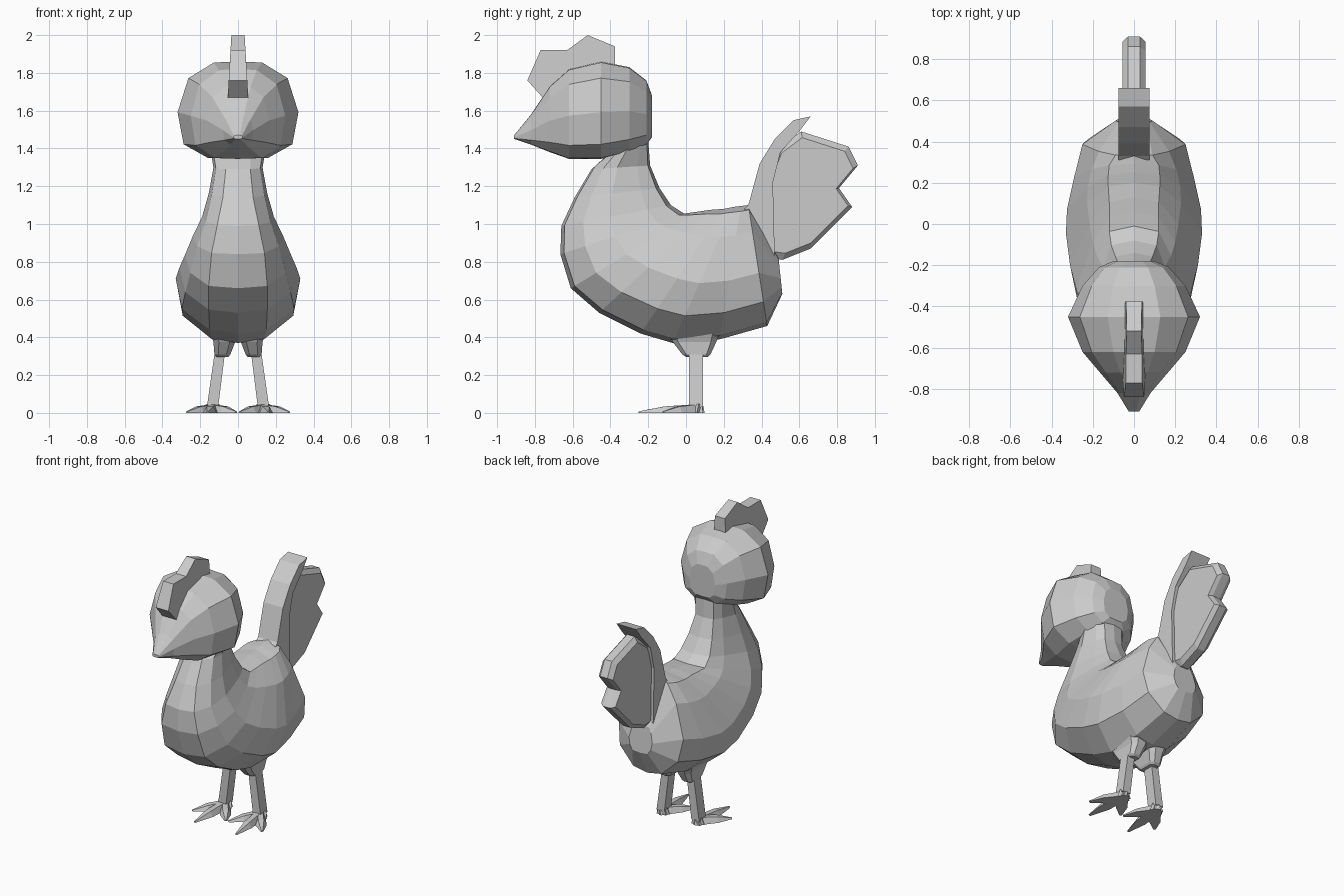
import bpy, bmesh
from mathutils import Vector

if "Cube" in bpy.data.objects:
    bpy.data.objects.remove(bpy.data.objects["Cube"])

grey = bpy.data.materials.new("plain_grey")
grey.diffuse_color = (0.6, 0.6, 0.6, 1)
grey.use_nodes = True
grey.node_tree.nodes["Principled BSDF"].inputs["Base Color"].default_value = grey.diffuse_color


def finish(name, bm):
    bmesh.ops.recalc_face_normals(bm, faces=bm.faces)
    me = bpy.data.meshes.new(name)
    bm.to_mesh(me)
    bm.free()
    me.materials.append(grey)
    ob = bpy.data.objects.new(name, me)
    bpy.context.collection.objects.link(ob)
    return ob


def bridge(bm, a, b):
    n = len(a)
    for i in range(n):
        j = (i + 1) % n
        bm.faces.new((a[i], a[j], b[j], b[i]))


def loft(name, rings):
    """Skin a list of equal-length closed rings and cap both ends."""
    bm = bmesh.new()
    vs = [[bm.verts.new(p) for p in r] for r in rings]
    for a, b in zip(vs, vs[1:]):
        bridge(bm, a, b)
    bm.faces.new(vs[0])
    bm.faces.new(vs[-1])
    return finish(name, bm)


def sym_ring(top, bottom, half):
    """Mirrored ring between two (y, z) points; half = (x, t) list."""
    def at(x, t):
        return (x, top[0] + (bottom[0] - top[0]) * t, top[1] + (bottom[1] - top[1]) * t)
    return ([at(0, 0)] + [at(x, t) for x, t in half] + [at(0, 1)]
            + [at(-x, t) for x, t in reversed(half)])


def slab(name, outline, half, inset=0.0, rim=None):
    """Symmetric plate from a (y, z) outline, with an optional sloping rim."""
    bm = bmesh.new()
    cy = sum(p[0] for p in outline) / len(outline)
    cz = sum(p[1] for p in outline) / len(outline)
    inner = [(y + (cy - y) * inset, z + (cz - z) * inset) for y, z in outline]
    loops = []
    for s in (-1, 1):
        face = [bm.verts.new((s * half(z), y, z)) for y, z in inner]
        bm.faces.new(face)
        if rim is None:
            loops.append(face)
        else:
            edge = [bm.verts.new((s * rim, y, z)) for y, z in outline]
            bridge(bm, face, edge)
            loops.append(edge)
    bridge(bm, *loops)
    return finish(name, bm)


# Body and neck: back point, front/belly point, width, back strip, belly strip
body = [
    ((-0.20, 1.44), (-0.38, 1.40), .15, .07, .07),
    ((-0.19, 1.31), (-0.50, 1.29), .13, .07, .065),
    ((-0.14, 1.19), (-0.59, 1.14), .155, .09, .08),
    ((-0.08, 1.10), (-0.66, 0.99), .19, .11, .11),
    ((-0.01, 1.055), (-0.665, 0.84), .24, .12, .14),
    ((0.06, 1.065), (-0.61, 0.66), .28, .12, .155),
    ((0.13, 1.075), (-0.46, 0.53), .31, .12, .155),
    ((0.20, 1.08), (-0.24, 0.42), .33, .125, .15),
    ((0.25, 1.09), (-0.07, 0.37), .325, .125, .14),
    ((0.29, 1.095), (0.18, 0.39), .29, .12, .13),
    ((0.33, 1.10), (0.43, 0.46), .25, .09, .11),
    ((0.49, 0.82), (0.51, 0.63), .09, .06, .06),
]
loft("body", [sym_ring(t, b, [(a, .04), ((a + w) * .5, .22), (w, .56), (w * .9, .8), (c, .97)])
              for t, b, w, a, c in body])

# Head tapering into the beak: y, top z, bottom z, half width
head = [(-.18, 1.68, 1.46, .10), (-.21, 1.76, 1.42, .17), (-.30, 1.83, 1.38, .25),
        (-.45, 1.86, 1.345, .32), (-.62, 1.82, 1.345, .25), (-.72, 1.73, 1.38, .165),
        (-.82, 1.58, 1.42, .08), (-.91, 1.47, 1.45, .025)]
loft("head", [sym_ring((y, t), (y, b), [(w * .4, .01), (w * .82, .17), (w, .52), (w * .9, .85), (w * .5, .99)])
              for y, t, b, w in head])

# Comb, thinner toward its top
slab("comb", [(-.375, 1.78), (-.375, 1.94), (-.52, 2.0), (-.63, 1.92), (-.77, 1.92),
              (-.84, 1.76), (-.75, 1.66), (-.6, 1.74)],
     lambda z: .055 - .02 * max(0, z - 1.66) / .34)

# Tail: hooked leading feather and the notched fan behind it
slab("tail_feather", [(.31, 1.08), (.33, 1.10), (.39, 1.32), (.47, 1.45), (.57, 1.55), (.66, 1.57),
                      (.60, 1.49), (.50, 1.38), (.46, 1.22), (.47, 0.82), (.42, .85)],
     lambda z: .075)
slab("tail_fan", [(.42, 1.22), (.49, 1.40), (.61, 1.49), (.86, 1.41), (.91, 1.31), (.81, 1.19),
                  (.88, 1.09), (.66, .87), (.51, .81), (.44, .82)],
     lambda z: .055, .1, .028)


def box_ring(x0, x1, y0, y1, z):
    c = min(x1 - x0, y1 - y0) * .25
    return [(x0 + c, y0, z), (x1 - c, y0, z), (x1, y0 + c, z), (x1, y1 - c, z),
            (x1 - c, y1, z), (x0 + c, y1, z), (x0, y1 - c, z), (x0, y0 + c, z)]


def mirrored(rings, s):
    return [[(s * x, y, z) for x, y, z in r] for r in rings]


# Legs and feet on both sides
for s, side in ((1, "left"), (-1, "right")):
    loft(side + "_thigh", mirrored([box_ring(.0, .15, -.10, .18, .43), box_ring(.015, .13, -.07, .16, .375),
                                    box_ring(.04, .125, -.02, .13, .31),
                                    box_ring(.05, .115, 0, .115, .297)], s))
    loft(side + "_shank", mirrored([[(x0, .015, z), (x1, .015, z), (x1, .09, z), (x0, .09, z)]
                                    for x0, x1, z in ((.07, .125, .31), (.105, .165, .03))], s))
    base = Vector((.135, .05, 0))
    for part, tip in (("outer", (.27, -.12)), ("middle", (.16, -.25)), ("inner", (.01, -.12))):
        end = Vector((tip[0], tip[1], 0))
        d = (end - base).normalized()
        n = Vector((-d.y, d.x, 0))

        def section(p, w, h):
            return [p + n * w, p - n * w, p - n * w * .5 + Vector((0, 0, h)), p + n * w * .5 + Vector((0, 0, h))]
        rings = [section(base - d * .035, .035, .048), section(base + (end - base) * .55, .036, .034),
                 section(end, .008, .008)]
        loft(side + "_" + part + "_toe", mirrored(rings, s))
